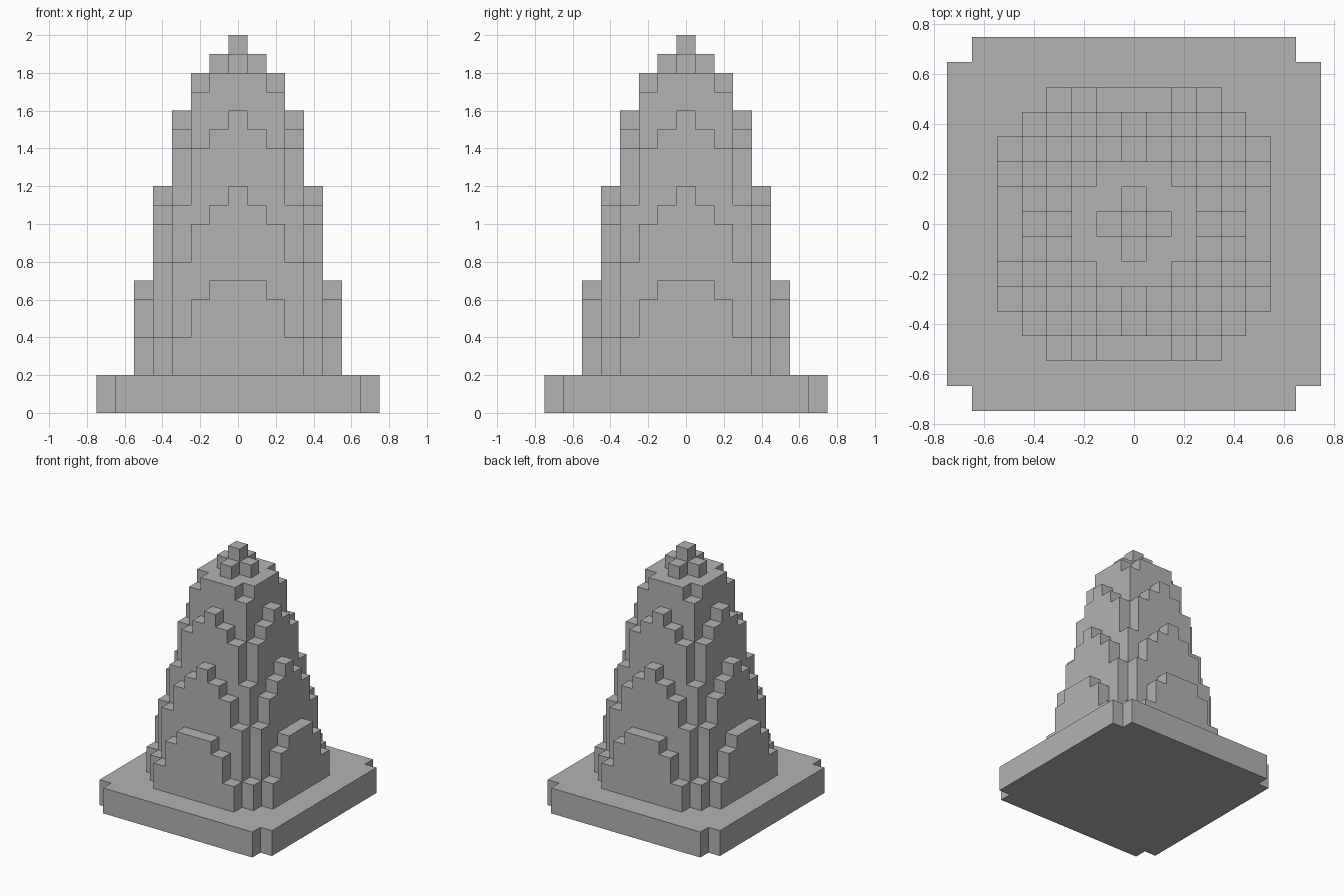
import bpy, bmesh
from mathutils import Vector

if "Cube" in bpy.data.objects:
    bpy.data.objects.remove(bpy.data.objects["Cube"], do_unlink=True)

U = 0.1             # block size
PLINTH_HALF = 7     # plinth reaches this many blocks from the centre
PLINTH_TOP = 2      # plinth height in blocks

# Block heights per square ring, from the middle of a side out to its corner
RINGS = [
    [20],
    [19, 18],
    [18, 18, 17],
    [16, 15, 14, 11],
    [12, 11, 10, 8, 4],
    [7, 7, 6, 4],
]

stone = bpy.data.materials.new("grey_stone")
stone.use_nodes = True
stone.diffuse_color = (0.45, 0.45, 0.45, 1)
stone.node_tree.nodes["Principled BSDF"].inputs["Base Color"].default_value = (0.45, 0.45, 0.45, 1)


def tower_height(x, y):
    """Height of the stepped tower, the same on all four sides."""
    ring, along = max(abs(x), abs(y)), min(abs(x), abs(y))
    if ring < len(RINGS) and along < len(RINGS[ring]):
        return RINGS[ring][along]
    return 0


def plinth_height(x, y):
    """Flat slab with its corner blocks cut away."""
    outside = max(abs(x), abs(y)) > PLINTH_HALF
    corner = abs(x) == abs(y) == PLINTH_HALF
    return 0 if outside or corner else PLINTH_TOP


def block_shell(name, height, floor, has_top, has_bottom):
    """Outer skin of stacked blocks, with flat areas merged."""
    bm = bmesh.new()

    def face(centre, normal):
        n = Vector(normal)
        a = Vector((n.y, n.z, n.x))
        b = n.cross(a)
        c = Vector(centre) + n / 2
        bm.faces.new([bm.verts.new((c + (a * s + b * t) / 2) * U)
                      for s, t in ((-1, -1), (1, -1), (1, 1), (-1, 1))])

    cells = range(-PLINTH_HALF, PLINTH_HALF + 1)
    for x in cells:
        for y in cells:
            top = height(x, y)
            if top <= floor:
                continue
            if has_top(x, y):
                face((x, y, top - 0.5), (0, 0, 1))
            if has_bottom:
                face((x, y, floor + 0.5), (0, 0, -1))
            for dx, dy in ((1, 0), (-1, 0), (0, 1), (0, -1)):
                for z in range(max(floor, height(x + dx, y + dy)), top):
                    face((x, y, z + 0.5), (dx, dy, 0))

    bmesh.ops.remove_doubles(bm, verts=bm.verts[:], dist=U / 100)
    bmesh.ops.dissolve_limit(bm, angle_limit=0.01, verts=bm.verts[:], edges=bm.edges[:])
    mesh = bpy.data.meshes.new(name)
    bm.to_mesh(mesh)
    bm.free()
    mesh.materials.append(stone)
    obj = bpy.data.objects.new(name, mesh)
    bpy.context.collection.objects.link(obj)
    return obj


# Slab, open where the tower stands on it
block_shell("plinth", plinth_height, 0, lambda x, y: tower_height(x, y) == 0, True)

# Stepped tower with peaked tiers on each side
block_shell("stepped_tower", tower_height, PLINTH_TOP, lambda x, y: True, False)
